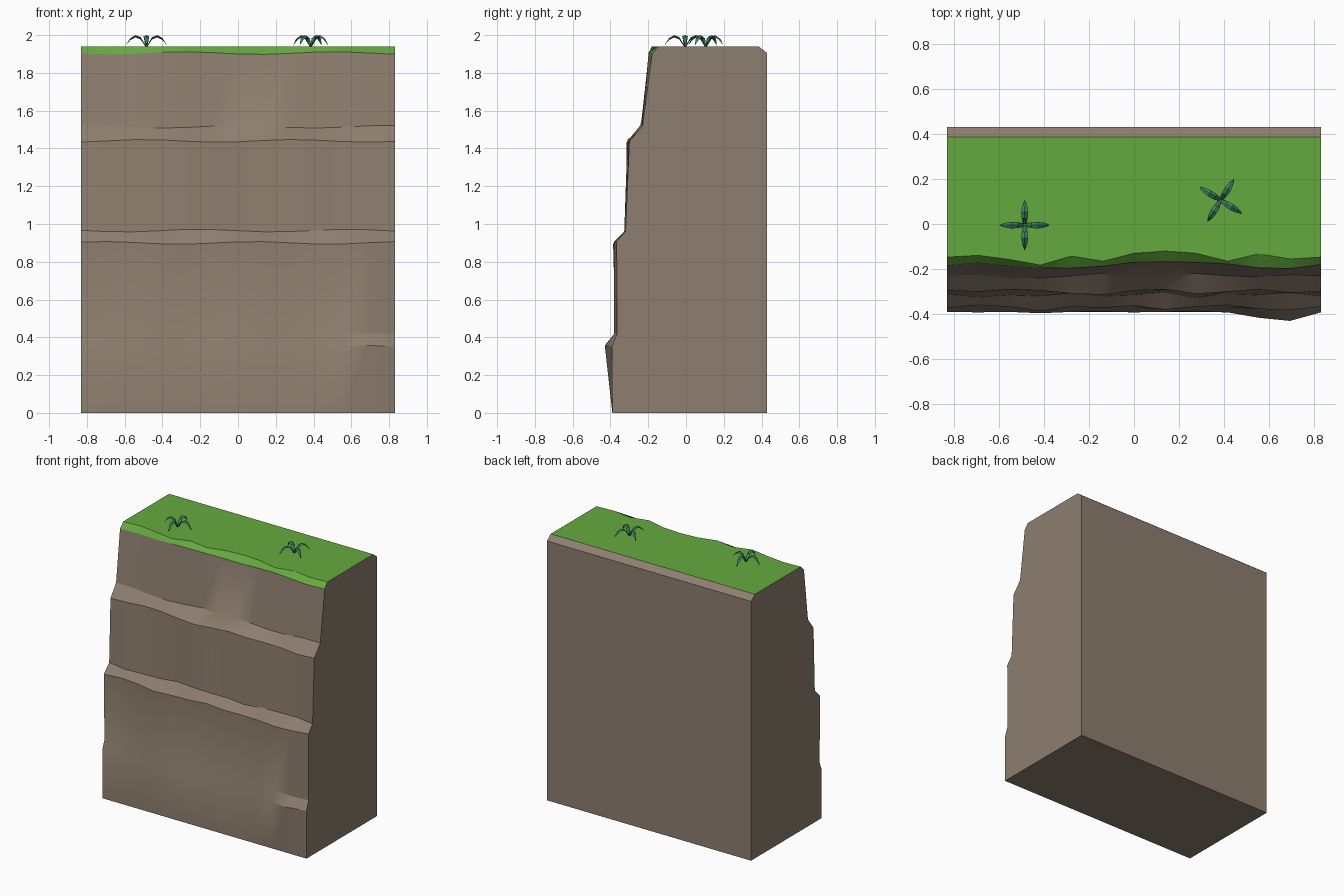
import bpy, bmesh, math
from mathutils import Vector, Matrix

if "Cube" in bpy.data.objects:
    bpy.data.objects.remove(bpy.data.objects["Cube"])

W, N = 0.83, 12          # half width, columns


def material(name, rgb):
    m = bpy.data.materials.new(name)
    m.diffuse_color = (*rgb, 1)
    m.use_nodes = True
    m.node_tree.nodes["Principled BSDF"].inputs["Base Color"].default_value = m.diffuse_color
    return m


ROCK = material("rock", (0.27, 0.21, 0.16))
GRASS = material("grass", (0.13, 0.40, 0.05))
LEAF = material("leaf", (0.05, 0.22, 0.12))


def finish(bm, name, mat, smooth):
    bmesh.ops.recalc_face_normals(bm, faces=bm.faces)
    me = bpy.data.meshes.new(name)
    bm.to_mesh(me)
    bm.free()
    me.materials.append(mat)
    ob = bpy.data.objects.new(name, me)
    bpy.context.collection.objects.link(ob)
    if smooth:
        bpy.ops.object.select_all(action='DESELECT')
        ob.select_set(True)
        bpy.context.view_layer.objects.active = ob
        bpy.ops.object.shade_smooth_by_angle(angle=math.radians(30))
    return ob


# Horizontal rock ledges: height, mean depth, per-column depth wobble (1/1000)
ledges = [
    (0.00, -0.390, [0] * 13),
    (0.35, -0.392, [2, 0, 2, -4, 2, 4, 0, 2, 5, 0, -24, -38, 0]),
    (0.425, -0.365, [0, 5, 0, -8, 0, 5, -5, 0, 8, -5, -10, -15, 0]),
    (0.90, -0.372, [0, 12, 5, -14, 5, 0, 10, -8, 5, 12, -5, -10, 5]),
    (0.965, -0.315, [5, -10, 0, -5, 10, -5, 0, 12, -12, 5, 0, 10, -5]),
    (1.44, -0.300, [5, 0, 10, 5, -8, -14, 5, 10, -10, 0, 10, -5, 0]),
    (1.515, -0.230, [0, 5, -10, -10, 0, 12, -12, 5, 10, 0, -5, 5, 0]),
    (1.905, -0.182, [-2, 10, -5, -13, -14, -5, 12, 15, 12, 5, -12, -16, 2]),
]
lip = (1.94, -0.147, [0, 8, -10, -35, 5, -18, 17, 27, 17, -18, 15, -8, 0])


def row(z, y, wobble=None, k=0):
    pts = []
    for i in range(N + 1):
        dz = 0.007 * math.sin(i * 1.1 + k * 2.3) if wobble and 0 < z < 1.94 else 0
        dy = wobble[i] / 1000 if wobble else 0
        pts.append(Vector((-W + 2 * W * i / N, y + dy, z + dz)))
    return pts


front = [row(*l, k) for k, l in enumerate(ledges)]
top = [front[-1], row(*lip), row(1.94, 0.385)]
back = [top[-1], row(1.905, 0.43), row(0, 0.43), front[0]]


def strip(bm, rows):
    vs = [[bm.verts.new(p) for p in r] for r in rows]
    for a, b in zip(vs, vs[1:]):
        for i in range(N):
            bm.faces.new((a[i], a[i + 1], b[i + 1], b[i]))


# Rock body: front, back, underside and end caps
bm = bmesh.new()
strip(bm, front)
strip(bm, back)
for i in (0, N):
    bm.faces.new([bm.verts.new(r[i]) for r in front + top[1:] + back[1:3]])
bmesh.ops.remove_doubles(bm, verts=bm.verts, dist=1e-5)
finish(bm, "cliff_rock", ROCK, True)

# Grass cap with front lip
bm = bmesh.new()
strip(bm, top)
grass = finish(bm, "grass_top", GRASS, True)
if grass.data.polygons[-1].normal.z < 0:
    grass.data.flip_normals()

# Leaf sections: reach, height, half width, half thickness
SECTIONS = [(0.004, 0.0, 0.006, 0.004), (0.03, 0.042, 0.013, 0.006),
            (0.058, 0.053, 0.015, 0.006), (0.085, 0.038, 0.011, 0.005)]


def plant(name, x, y, turn, n=4):
    bm = bmesh.new()
    for k in range(n):
        rot = Matrix.Rotation(turn + k * math.tau / n, 3, 'Z')
        rings = [[bm.verts.new(rot @ Vector(p)) for p in
                  ((r, -w, h), (r, 0, h + t), (r, w, h), (r, 0, h - t))]
                 for r, h, w, t in SECTIONS]
        tip = bm.verts.new(rot @ Vector((0.11, 0, 0.004)))
        bm.faces.new(rings[0])
        for a, b in zip(rings, rings[1:]):
            for i in range(4):
                j = (i + 1) % 4
                bm.faces.new((a[i], a[j], b[j], b[i]))
        for i in range(4):
            bm.faces.new((rings[-1][i], rings[-1][(i + 1) % 4], tip))
    finish(bm, name, LEAF, False).location = (x, y, 1.941)


# Two small leafy tufts
plant("plant_left", -0.485, -0.005, 0)
plant("plant_right", 0.385, 0.105, math.radians(58))
